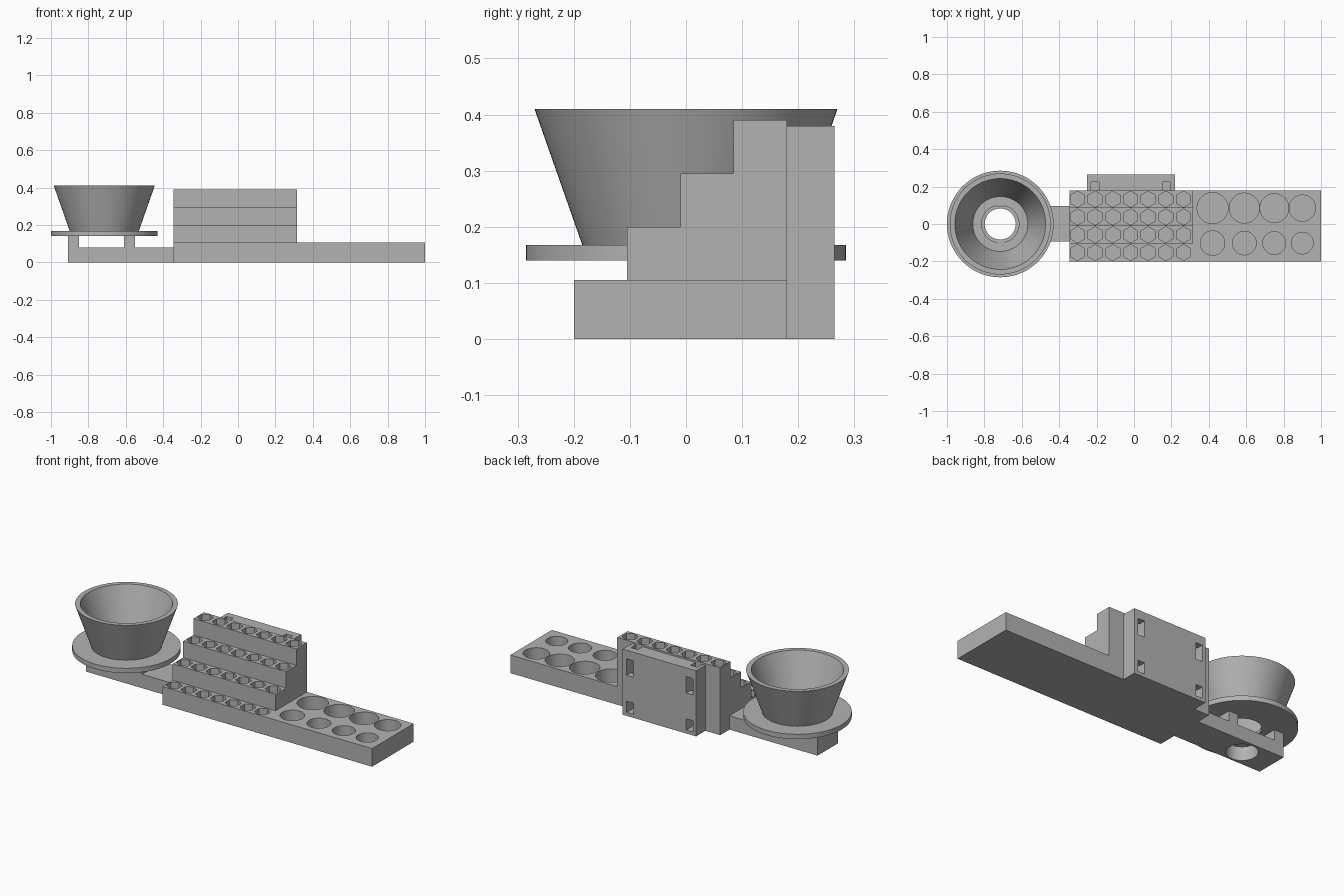
import bpy, bmesh
from math import cos, sin, pi, radians

cube = bpy.data.objects.get("Cube")
if cube:
    bpy.data.objects.remove(cube, do_unlink=True)

grey = bpy.data.materials.new("plain grey")
grey.use_nodes = True
GREY = (0.45, 0.45, 0.45, 1)
grey.diffuse_color = GREY
grey.node_tree.nodes["Principled BSDF"].inputs["Base Color"].default_value = GREY


def finish(name, bm):
    """Turn a bmesh into a grey object."""
    bmesh.ops.recalc_face_normals(bm, faces=bm.faces)
    mesh = bpy.data.meshes.new(name)
    bm.to_mesh(mesh)
    bm.free()
    mesh.materials.append(grey)
    obj = bpy.data.objects.new(name, mesh)
    bpy.context.collection.objects.link(obj)
    return obj


def add_prism(bm, points, offset):
    """Extrude a closed outline of 3D points along an offset."""
    face = bm.faces.new([bm.verts.new(p) for p in points])
    out = bmesh.ops.extrude_face_region(bm, geom=[face], use_keep_orig=True)
    moved = [v for v in out["geom"] if isinstance(v, bmesh.types.BMVert)]
    bmesh.ops.translate(bm, verts=moved, vec=offset)


def add_box(bm, x0, x1, y0, y1, z0, z1):
    add_prism(bm, [(x0, y0, z0), (x1, y0, z0), (x1, y1, z0), (x0, y1, z0)], (0, 0, z1 - z0))


def add_well(bm, x, y, r, z0, z1, sides):
    """Upright prism with one corner pointing to +y."""
    angles = [pi / 2 + 2 * pi * i / sides for i in range(sides)]
    add_prism(bm, [(x + r * cos(a), y + r * sin(a), z0) for a in angles], (0, 0, z1 - z0))


def activate(obj):
    bpy.ops.object.select_all(action='DESELECT')
    obj.select_set(True)
    bpy.context.view_layer.objects.active = obj


def cut(obj, bm):
    """Subtract a cutter mesh, then discard it."""
    cutter = finish("cutter", bm)
    cutter.hide_render = True
    mod = obj.modifiers.new("cut", 'BOOLEAN')
    mod.operation, mod.solver, mod.object = 'DIFFERENCE', 'EXACT', cutter
    activate(obj)
    bpy.ops.object.modifier_apply(modifier=mod.name)
    bpy.data.objects.remove(cutter, do_unlink=True)


def smooth(obj):
    activate(obj)
    bpy.ops.object.shade_smooth_by_angle(angle=radians(30))


FRONT, BACK, TREAD, RISE, BASE = -0.2, 0.18, 0.095, 0.095, 0.105
LEFT, RIGHT, DEPTH = -0.345, 0.315, 0.08

# Stepped bit holder with hexagonal sockets
profile = [(LEFT, BACK, 0), (LEFT, FRONT, 0)]
for i in range(4):
    for y in (FRONT + i * TREAD, FRONT + (i + 1) * TREAD):
        profile.append((LEFT, y, BASE + i * RISE))
bm = bmesh.new()
add_prism(bm, profile, (RIGHT - LEFT, 0, 0))
steps = finish("stepped_holder", bm)
bm = bmesh.new()
for row in range(4):
    top = BASE + row * RISE
    for col in range(7):
        add_well(bm, -0.302 + col * 0.0945, FRONT + (row + 0.5) * TREAD, 0.043,
                 top - DEPTH, top + 0.02, 6)
cut(steps, bm)

# Low tray with round sockets in decreasing sizes
bm = bmesh.new()
add_box(bm, RIGHT, 1, FRONT, BACK, 0, BASE)
tray = finish("socket_tray", bm)
bm = bmesh.new()
for x, big, small in ((0.42, 0.083, 0.065), (0.59, 0.08, 0.063),
                      (0.75, 0.077, 0.061), (0.9, 0.07, 0.058)):
    add_well(bm, x, 0.085, big, BASE - DEPTH, BASE + 0.02, 48)
    add_well(bm, x, -0.102, small, BASE - DEPTH, BASE + 0.02, 48)
cut(tray, bm)
smooth(tray)

# Rear mounting plate with vertical channels and rectangular windows
bm = bmesh.new()
add_box(bm, -0.25, 0.22, BACK, 0.265, 0, 0.38)
plate = finish("mounting_plate", bm)
bm = bmesh.new()
for x in (-0.23, 0.152):
    add_box(bm, x, x + 0.043, BACK - 0.02, 0.225, 0.02, 0.42)
cut(plate, bm)
bm = bmesh.new()
for x in (-0.23, 0.152):
    for z0, z1 in ((0.02, 0.085), (0.235, 0.33)):
        add_box(bm, x, x + 0.043, 0.21, 0.3, z0, z1)
cut(plate, bm)

# Arm with two raised posts, pierced below the cup
CUP_X = -0.715
arm_profile = [(-0.91, 0), (LEFT, 0), (LEFT, 0.08), (-0.55, 0.08), (-0.55, 0.14),
               (-0.61, 0.14), (-0.61, 0.08), (-0.85, 0.08), (-0.85, 0.14), (-0.91, 0.14)]
bm = bmesh.new()
add_prism(bm, [(x, -0.093, z) for x, z in arm_profile], (0, 0.188, 0))
arm = finish("cup_arm", bm)
bm = bmesh.new()
add_well(bm, CUP_X, 0, 0.083, -0.05, 0.12, 48)
cut(arm, bm)
smooth(arm)

# Flanged tapering cup with an open floor, turned from a closed profile
cup_profile = [(0.1, 0.14), (0.285, 0.14), (0.285, 0.168), (0.185, 0.168),
               (0.27, 0.41), (0.243, 0.41), (0.147, 0.16), (0.1, 0.16)]
SEGMENTS = 72
bm = bmesh.new()
rings = []
for i in range(SEGMENTS):
    a = 2 * pi * i / SEGMENTS
    rings.append([bm.verts.new((CUP_X + r * cos(a), r * sin(a), z)) for r, z in cup_profile])
for i, ring in enumerate(rings):
    following = rings[(i + 1) % SEGMENTS]
    for j in range(len(ring)):
        k = (j + 1) % len(ring)
        bm.faces.new((ring[j], following[j], following[k], ring[k]))
smooth(finish("flanged_cup", bm))
